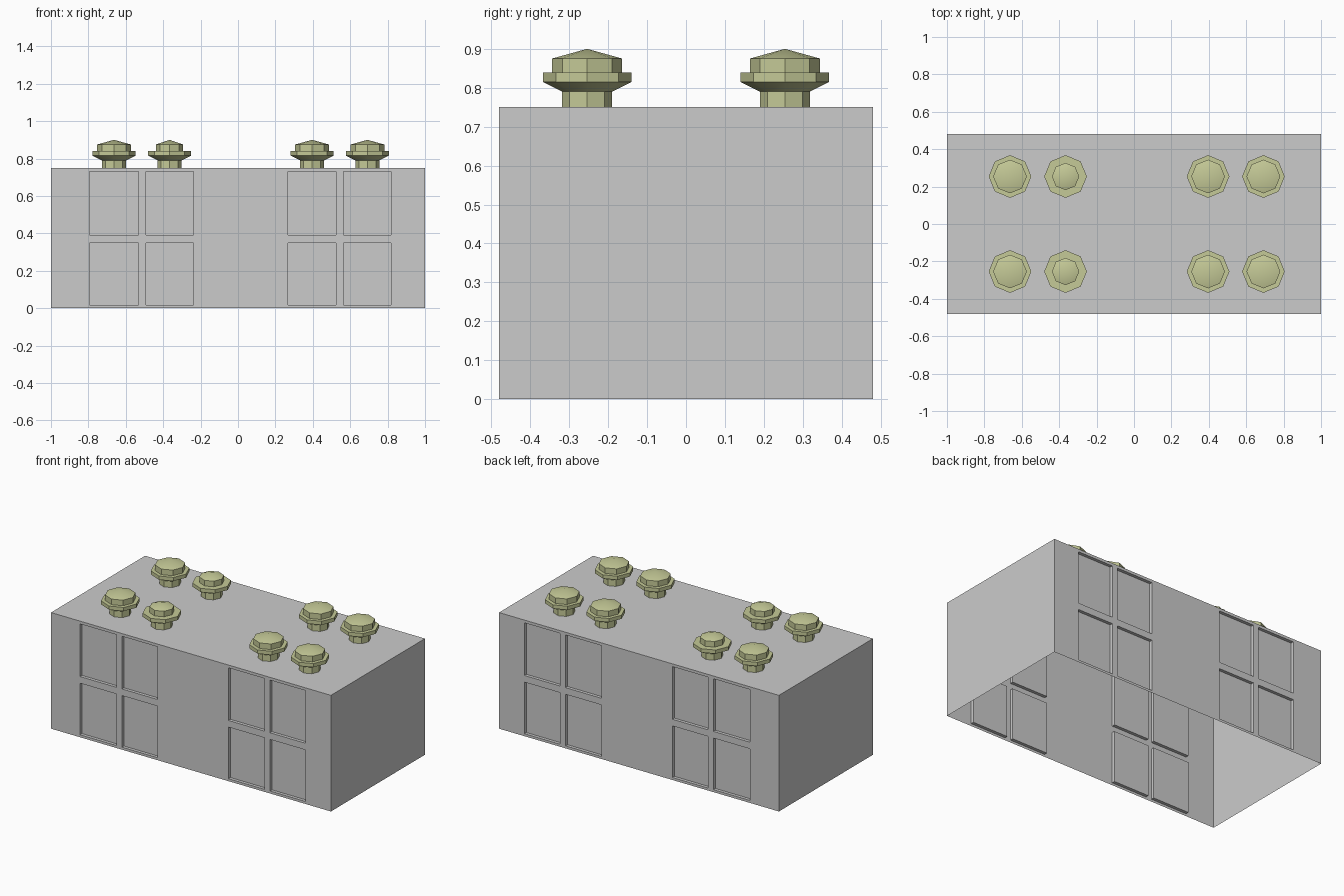
import bpy, bmesh, math
from mathutils import Vector

if "Cube" in bpy.data.objects:
    bpy.data.objects.remove(bpy.data.objects["Cube"])

HALF_Y, HEIGHT, DEPTH = 0.48, 0.75, 0.02
PANELS_X = [(-0.793, -0.533), (-0.493, -0.239), (0.268, 0.525), (0.565, 0.819)]
PANELS_Z = [(0.016, 0.349), (0.392, 0.732)]


def make_object(name, bm):
    mesh = bpy.data.meshes.new(name)
    bm.to_mesh(mesh)
    bm.free()
    obj = bpy.data.objects.new(name, mesh)
    bpy.context.collection.objects.link(obj)
    return obj


# Body: open-bottomed shell, front half modelled and mirrored to the back
def make_body():
    bm = bmesh.new()

    def quad(*pts):
        return bm.faces.new([bm.verts.new(p) for p in pts])

    xs = [-1.0] + [x for p in PANELS_X for x in p] + [1.0]
    zs = [0.0] + [z for p in PANELS_Z for z in p] + [HEIGHT]
    y = -HALF_Y
    for x0, x1 in zip(xs, xs[1:]):
        for z0, z1 in zip(zs, zs[1:]):
            quad((x0, y, z0), (x1, y, z0), (x1, y, z1), (x0, y, z1))
        quad((x0, y, HEIGHT), (x1, y, HEIGHT), (x1, 0, HEIGHT), (x0, 0, HEIGHT))
    for z0, z1 in zip(zs, zs[1:]):
        quad((1, y, z0), (1, 0, z0), (1, 0, z1), (1, y, z1))
        quad((-1, 0, z0), (-1, y, z0), (-1, y, z1), (-1, 0, z1))
    bmesh.ops.remove_doubles(bm, verts=bm.verts, dist=1e-4)

    # Recessed panels
    def is_panel(f):
        c = f.calc_center_median()
        return (f.normal.y < -0.9 and any(a < c.x < b for a, b in PANELS_X)
                and any(a < c.z < b for a, b in PANELS_Z))

    bm.normal_update()
    panels = [f for f in bm.faces if is_panel(f)]
    bmesh.ops.inset_individual(bm, faces=panels, thickness=0.0, depth=-DEPTH,
                               use_even_offset=True)
    body = make_object("body", bm)
    mirror = body.modifiers.new("Mirror", 'MIRROR')
    mirror.use_axis = (False, True, False)
    mirror.use_clip = True


# Stud: eight-sided stem, flared flange and shallow pointed cap
def make_stud(name, x, y, cap_radius, material, sides=8):
    profile = [(0.064, 0.75), (0.064, 0.79), (0.114, 0.815), (0.114, 0.839),
               (cap_radius, 0.839), (cap_radius, 0.875)]
    bm = bmesh.new()
    rings = []
    for r, z in profile:
        rings.append([bm.verts.new((r * math.cos(math.tau * i / sides),
                                    r * math.sin(math.tau * i / sides), z))
                      for i in range(sides)])
    for lo, hi in zip(rings, rings[1:]):
        for i in range(sides):
            j = (i + 1) % sides
            bm.faces.new((lo[i], lo[j], hi[j], hi[i]))
    tip = bm.verts.new((0, 0, 0.90))
    for i in range(sides):
        bm.faces.new((rings[-1][i], rings[-1][(i + 1) % sides], tip))
    stud = make_object(name, bm)
    stud.location = Vector((x, y, 0))
    stud.data.materials.append(material)
    bpy.ops.object.select_all(action='DESELECT')
    stud.select_set(True)
    bpy.context.view_layer.objects.active = stud
    bpy.ops.object.shade_smooth_by_angle(angle=math.radians(25))


make_body()
khaki = bpy.data.materials.new("khaki")
khaki.diffuse_color = (0.56, 0.59, 0.31, 1)
khaki.use_nodes = True
khaki.node_tree.nodes["Principled BSDF"].inputs["Base Color"].default_value = khaki.diffuse_color
STUDS = [(-0.663, 0.09), (-0.366, 0.073), (0.396, 0.09), (0.692, 0.09)]
for i, (x, cap) in enumerate(STUDS, 1):
    for side, y in (("front", -0.254), ("back", 0.254)):
        make_stud(f"{side}_stud_{i}", x, y, cap, khaki)
